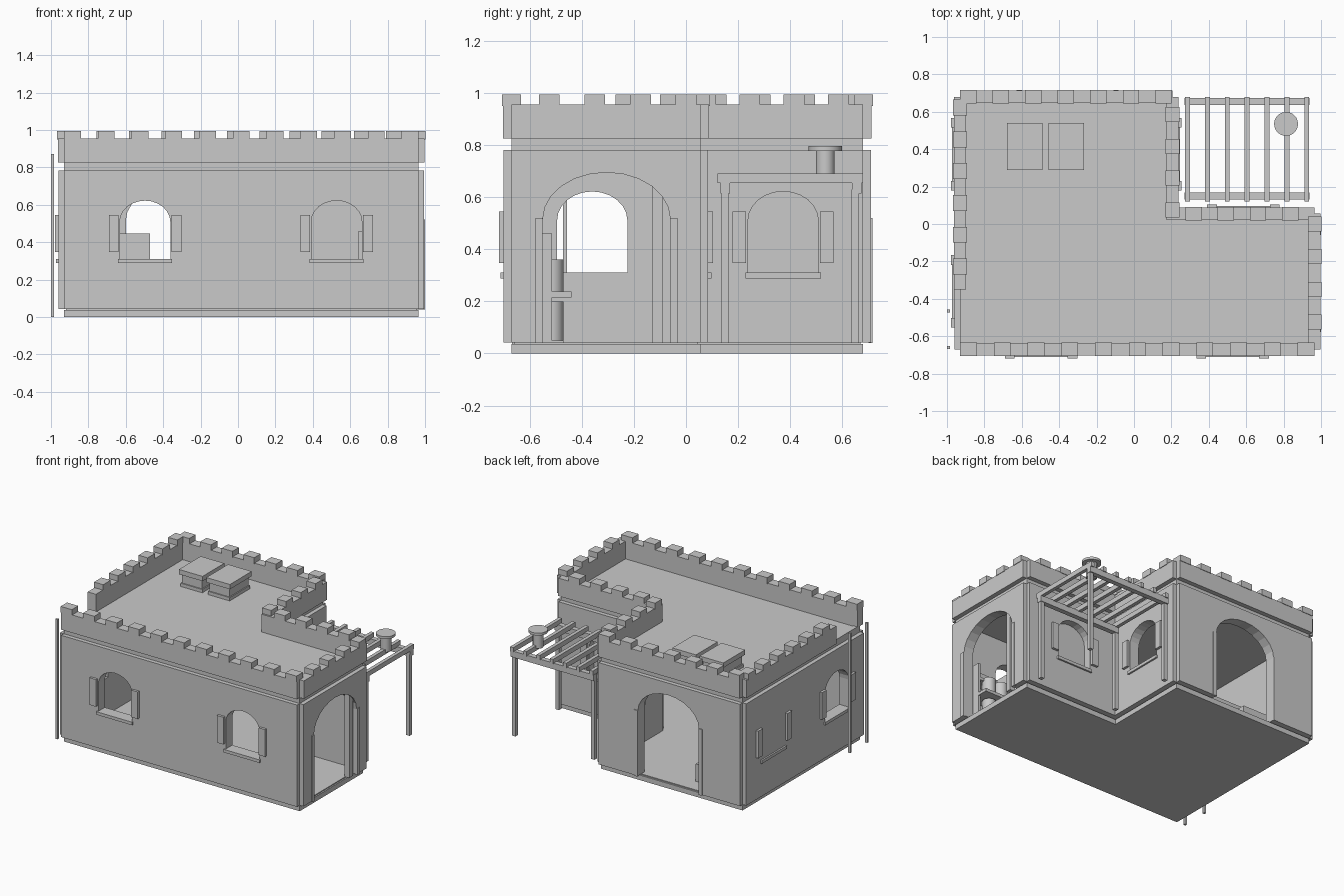
import bpy, bmesh, math

if "Cube" in bpy.data.objects:
    bpy.data.objects.remove(bpy.data.objects["Cube"])

stone = bpy.data.materials.new("stone_grey")
stone.diffuse_color = (0.59, 0.59, 0.59, 1)
stone.use_nodes = True
stone.node_tree.nodes["Principled BSDF"].inputs["Base Color"].default_value = stone.diffuse_color


def finish(name, bm):
    bmesh.ops.recalc_face_normals(bm, faces=bm.faces)
    me = bpy.data.meshes.new(name)
    bm.to_mesh(me)
    bm.free()
    me.materials.append(stone)
    ob = bpy.data.objects.new(name, me)
    bpy.context.collection.objects.link(ob)
    return ob


def boxes(name, items):
    """One object from several (x0, x1, y0, y1, z0, z1) boxes."""
    bm = bmesh.new()
    for x0, x1, y0, y1, z0, z1 in items:
        for v in bmesh.ops.create_cube(bm, size=1)["verts"]:
            v.co = ((x0 + x1) / 2 + v.co.x * (x1 - x0),
                    (y0 + y1) / 2 + v.co.y * (y1 - y0),
                    (z0 + z1) / 2 + v.co.z * (z1 - z0))
    return finish(name, bm)


def prism(name, pts, vec):
    bm = bmesh.new()
    face = bm.faces.new([bm.verts.new(p) for p in pts])
    new = bmesh.ops.extrude_face_region(bm, geom=[face])["geom"]
    bmesh.ops.translate(bm, vec=vec, verts=[g for g in new if isinstance(g, bmesh.types.BMVert)])
    return finish(name, bm)


def cylinder(name, x, y, r, z0, z1):
    bm = bmesh.new()
    bmesh.ops.create_cone(bm, cap_ends=True, segments=24, radius1=r, radius2=r, depth=z1 - z0)
    bmesh.ops.translate(bm, vec=(x, y, (z0 + z1) / 2), verts=bm.verts)
    ob = finish(name, bm)
    bpy.context.view_layer.objects.active = ob
    ob.select_set(True)
    bpy.ops.object.shade_smooth_by_angle()
    ob.select_set(False)


class Wall:
    """u runs along the wall, d points outward from the core line."""

    def __init__(self, name, axis, core, sign, u0, u1):
        self.name, self.axis, self.core, self.sign, self.u0, self.u1 = name, axis, core, sign, u0, u1

    def box(self, u0, u1, d0, d1, z0, z1):
        a, b = sorted((self.core + self.sign * d0, self.core + self.sign * d1))
        return (u0, u1, a, b, z0, z1) if self.axis == "x" else (a, b, u0, u1, z0, z1)

    def cut(self, panel, u, half, z0, spring, rise, depth):
        start = self.core + self.sign * 0.1
        arc = [(u + half * math.cos(math.pi * i / 12), spring + rise * math.sin(math.pi * i / 12))
               for i in range(13)]
        outline = [(u - half, z0), (u + half, z0)] + arc
        length = -self.sign * depth
        if self.axis == "x":
            cutter = prism("cutter", [(p, start, z) for p, z in outline], (0, length, 0))
        else:
            cutter = prism("cutter", [(start, p, z) for p, z in outline], (length, 0, 0))
        cutter.hide_render = True
        mod = panel.modifiers.new("opening", "BOOLEAN")
        mod.operation, mod.solver, mod.object = "DIFFERENCE", "EXACT", cutter
        bpy.context.view_layer.objects.active = panel
        bpy.ops.object.modifier_apply(modifier=mod.name)
        bpy.data.objects.remove(cutter)

    def build(self, windows=(), door=None, merlon0=0.0, pitch=0.175, width=0.0875, p0=None):
        """windows: (centre, cut depth); p0: where the parapet starts."""
        n = self.name
        panel = boxes(n + "_wall", [self.box(self.u0, self.u1, -0.045, 0.03, 0.043, 0.782)])
        boxes(n + "_band", [self.box(self.u0, self.u1, -0.033, 0, 0.77, 0.83)])
        p0 = self.u0 if p0 is None else p0
        # parapet with merlons
        items = [self.box(p0, self.u1, -0.033, 0.033, 0.825, 0.955)]
        u = p0 + merlon0
        while u < self.u1 - 0.02:
            items.append(self.box(u, min(u + width, self.u1), -0.036, 0.037, 0.95, 0.995))
            u += pitch
        boxes(n + "_parapet", items)
        # windows with shutters and sill
        for i, (c, depth) in enumerate(windows):
            if depth:
                self.cut(panel, c, 0.135, 0.305, 0.51, 0.112, depth)
            boxes(f"{n}_shutters_{i}", [self.box(c + s - 0.026, c + s + 0.026, 0.02, 0.048, 0.348, 0.545)
                                        for s in (-0.168, 0.168)])
            boxes(f"{n}_sill_{i}", [self.box(c - 0.145, c + 0.145, -0.045, 0.042, 0.288, 0.31)])
        # arched doorway with side strips
        if door is not None:
            self.cut(panel, door, 0.245, 0.0, 0.515, 0.18, 0.3)
            boxes(n + "_door_strips", [self.box(door + s - 0.014, door + s + 0.014, 0.02, 0.036, 0.04, 0.52)
                                       for s in (-0.259, 0.259)])


# L-shaped floor and roof slabs
X0, X1, XM, Y0, Y1, YM = -0.93, 0.965, 0.205, -0.67, 0.68, 0.055


def l_slab(name, z0, z1, inset):
    i = inset
    pts = [(X0 + i, Y0 + i), (X1 - i, Y0 + i), (X1 - i, YM - i),
           (XM - i, YM - i), (XM - i, Y1 - i), (X0 + i, Y1 - i)]
    prism(name, [(x, y, z0) for x, y in pts], (0, 0, z1 - z0))


l_slab("floor", 0, 0.036, 0)
l_slab("floor_top", 0.03, 0.043, 0.01)
l_slab("roof", 0.785, 0.826, 0.005)

# six walls
Wall("front", "x", Y0, -1, X0, X1).build(windows=[(-0.497, 0.3), (0.527, 0.3)],
                                         pitch=0.1805, width=0.09)
Wall("right", "y", X1, 1, Y0, YM).build(door=-0.305, merlon0=0.105, width=0.08)
Wall("porch_back", "x", YM, 1, XM - 0.03, X1).build(windows=[(0.585, 0.125)], merlon0=0.1, pitch=0.172)
Wall("porch_side", "y", XM, 1, YM - 0.02, Y1).build(windows=[(0.373, 0.3)], pitch=0.17, width=0.08)
Wall("back", "x", Y1, 1, X0, XM).build(door=-0.355, pitch=0.174)
Wall("left", "y", X0, -1, Y0, Y1).build(windows=[(-0.36, 0.3), (0.373, 0)],
                                        p0=-0.35, merlon0=0.08, pitch=0.17, width=0.085)

# skylight hatches on the roof
for i, cx in enumerate((-0.583, -0.363)):
    boxes(f"roof_hatch_{i}", [(cx - 0.08, cx + 0.08, 0.305, 0.525, 0.82, 0.92),
                              (cx - 0.088, cx + 0.088, 0.297, 0.533, 0.82, 0.85),
                              (cx - 0.095, cx + 0.095, 0.29, 0.54, 0.915, 0.95)])

# ladder poles
boxes("ladder_poles", [(-1.0, -0.983, y - 0.008, y + 0.008, 0, 0.87) for y in (-0.465, -0.66)])

# pergola: posts, beams, rafters
boxes("pergola_posts", [(x - 0.014, x + 0.014, y - 0.014, y + 0.014, 0.04, 0.63)
                        for x in (0.285, 0.92) for y in (0.15, 0.65)])
boxes("pergola_beams", [(0.27, 0.937, y - 0.018, y + 0.018, 0.615, 0.66) for y in (0.15, 0.655)])
boxes("pergola_rafters", [(x - 0.013, x + 0.013, 0.12, 0.68, 0.655, 0.69)
                          for x in [0.286 + 0.1063 * i for i in range(7)]])

# chimney on the pergola
cylinder("chimney_pipe", 0.813, 0.535, 0.036, 0.67, 0.785)
cylinder("chimney_cap", 0.813, 0.535, 0.064, 0.778, 0.796)

# shelf unit inside the right doorway
boxes("shelf_unit", [(0.645, 0.9, -0.63, -0.61, 0.04, 0.46),
                     (0.645, 0.66, -0.63, -0.515, 0.04, 0.46),
                     (0.885, 0.9, -0.63, -0.515, 0.04, 0.46),
                     (0.645, 0.9, -0.63, -0.515, 0.34, 0.36),
                     (0.645, 0.9, -0.63, -0.44, 0.215, 0.237),
                     (0.645, 0.9, -0.63, -0.47, 0.036, 0.05)])
for i, x in enumerate((0.71, 0.81)):
    cylinder(f"shelf_pot_{i}", x, -0.515, 0.045, 0.237, 0.36)
    cylinder(f"floor_pot_{i}", x, -0.515, 0.045, 0.05, 0.2)

# inner door post standing in the right archway
boxes("door_post", [(0.945, 0.985, -0.13, -0.09, 0.04, 0.66)])

# bed in the wing
boxes("bed", [(-0.88, -0.47, 0.13, 0.17, 0.04, 0.445),
              (-0.88, -0.47, 0.17, 0.56, 0.04, 0.17)])
